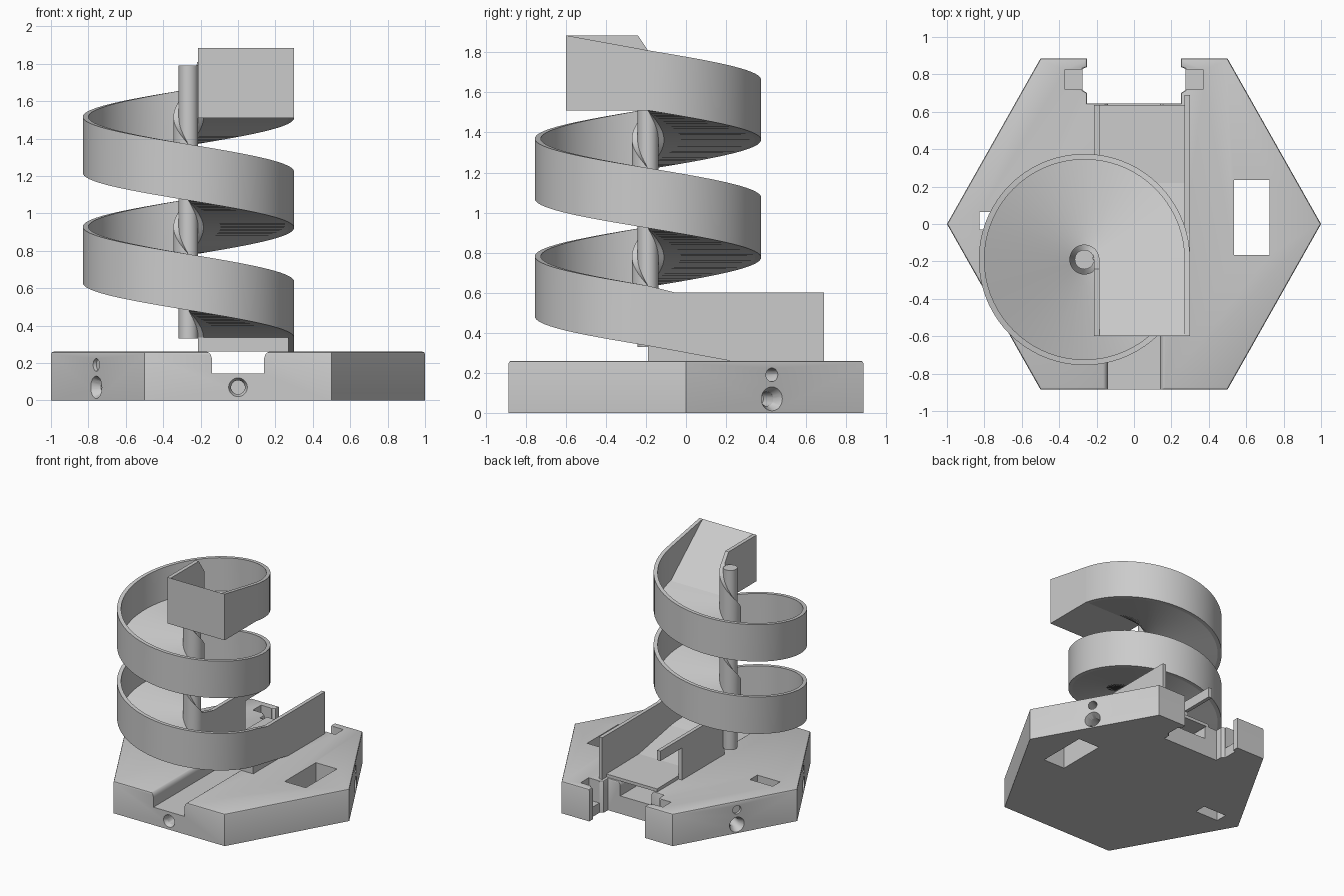
import bpy, bmesh, math
from mathutils import Matrix, Vector

if "Cube" in bpy.data.objects:
    bpy.data.objects.remove(bpy.data.objects["Cube"])

grey = bpy.data.materials.new("light grey plastic")
grey.use_nodes = True
grey.diffuse_color = (0.6, 0.6, 0.6, 1)
grey.node_tree.nodes["Principled BSDF"].inputs["Base Color"].default_value = (0.6, 0.6, 0.6, 1)


def finish(name, bm, smooth=False):
    bmesh.ops.recalc_face_normals(bm, faces=bm.faces)
    mesh = bpy.data.meshes.new(name)
    bm.to_mesh(mesh)
    bm.free()
    mesh.materials.append(grey)
    ob = bpy.data.objects.new(name, mesh)
    bpy.context.collection.objects.link(ob)
    if smooth:
        shade(ob)
    return ob


def activate(ob):
    bpy.ops.object.select_all(action='DESELECT')
    ob.select_set(True)
    bpy.context.view_layer.objects.active = ob


def shade(ob):
    activate(ob)
    bpy.ops.object.shade_smooth_by_angle(angle=math.radians(30))


def extrude(points, offset):
    """Closed prism from a planar outline of 3D points."""
    bm = bmesh.new()
    face = bm.faces.new([bm.verts.new(p) for p in points])
    out = bmesh.ops.extrude_face_region(bm, geom=[face])
    moved = [v for v in out["geom"] if isinstance(v, bmesh.types.BMVert)]
    bmesh.ops.translate(bm, verts=moved, vec=offset)
    return bm


def side_panel(name, x0, x1, profile):
    """Prism with a (y, z) profile spanning x0..x1."""
    return finish(name, extrude([(x0, y, z) for y, z in profile], (x1 - x0, 0, 0)))


def box(name, x0, x1, y0, y1, z0, z1):
    return side_panel(name, x0, x1, [(y0, z0), (y1, z0), (y1, z1), (y0, z1)])


def carve(target, cutter):
    cutter.hide_render = True
    activate(target)
    mod = target.modifiers.new("cut", 'BOOLEAN')
    mod.operation = 'DIFFERENCE'
    mod.solver = 'EXACT'
    mod.object = cutter
    bpy.ops.object.modifier_apply(modifier=mod.name)
    bpy.data.objects.remove(cutter)


def drill(target, angle, dist, z, r_out, r_in, sink, depth):
    """Horizontal countersunk hole, entering at dist from the centre."""
    d = Vector((math.cos(angle), math.sin(angle), 0))
    turn = d.to_track_quat('Z', 'Y').to_matrix().to_4x4()
    grow = (r_out - r_in) / sink * 0.01
    for r1, r2, a, b in ((r_in, r_in, depth, -0.02), (r_in, r_out + grow, sink, -0.01)):
        bm = bmesh.new()
        centre = d * (dist - (a + b) / 2) + Vector((0, 0, z))
        bmesh.ops.create_cone(bm, cap_ends=True, segments=32, radius1=r1, radius2=r2,
                              depth=a - b, matrix=Matrix.Translation(centre) @ turn)
        carve(target, finish("cutter", bm))


# Hexagonal base with a hooked notch in its back edge
TOP = 0.26
half = [(0.25, 0.645), (0.25, 0.70), (0.275, 0.715), (0.275, 0.83), (0.25, 0.84),
        (0.25, 0.885), (0.5, 0.885), (1, 0), (0.5, -0.885)]
outline = half + [(-x, y) for x, y in reversed(half)]
bm = extrude([(x, y, 0) for x, y in outline], (0, 0, TOP))
rim = [e for e in bm.edges if all(v.co.z > 0.2 for v in e.verts)]
bmesh.ops.bevel(bm, geom=rim, offset=0.012, segments=2, profile=0.5, affect='EDGES')
base = finish("hexagonal_base", bm)

# Channel with rounded lips running front to back
lip = [(0.14, 0.145), (0.14, 0.225), (0.145, 0.243), (0.155, 0.255), (0.17, 0.262), (0.17, 0.3)]
channel = lip + [(-x, z) for x, z in reversed(lip)]
carve(base, finish("cutter", extrude([(x, -1, z) for x, z in channel], (0, 1.8, 0))))

# Windows through the base and latch pockets beside the notch
carve(base, box("cutter", 0.535, 0.725, -0.165, 0.235, -0.1, 0.4))
carve(base, box("cutter", -0.825, -0.62, -0.03, 0.065, -0.1, 0.4))
for s in (-1, 1):
    carve(base, box("cutter", *sorted((s * 0.26, s * 0.37)), 0.72, 0.825, 0.08, 0.4))

# Countersunk screw holes in the rim
drill(base, math.radians(270), 0.885, 0.07, 0.05, 0.037, 0.03, 0.15)
for deg in (29.5, 150.5, 209.5):
    a = math.radians(deg)
    drill(base, a, 0.871, 0.07, 0.06, 0.036, 0.05, 0.15)
    drill(base, a, 0.871, 0.19, 0.034, 0.033, 0.02, 0.15)
shade(base)

# Spiral slide: two turns descending around the column
CX, CY = -0.265, -0.19
START, PITCH, TURNS, STEPS = 1.51, 0.5875, 2, 72


def spiral(name, r0, r1, height):
    bm = bmesh.new()
    rings = []
    for i in range(TURNS * STEPS + 1):
        a = 2 * math.pi * i / STEPS
        z = START - PITCH * i / STEPS
        rings.append([bm.verts.new((CX + r * math.cos(a), CY + r * math.sin(a), z + h))
                      for r, h in ((r0, 0), (r1, 0), (r1, height), (r0, height))])
    for p, q in zip(rings, rings[1:]):
        for k in range(4):
            n = (k + 1) % 4
            bm.faces.new((p[k], p[n], q[n], q[k]))
    bm.faces.new(rings[0])
    bm.faces.new(rings[-1])
    return finish(name, bm, True)


spiral("spiral_outer_wall", 0.535, 0.565, 0.3)
spiral("spiral_floor", 0.08, 0.535, 0.03)
spiral("spiral_inner_wall", 0.045, 0.08, 0.3)

bm = bmesh.new()
bmesh.ops.create_cone(bm, cap_ends=True, segments=48, radius1=0.052, radius2=0.052,
                      depth=1.46, matrix=Matrix.Translation((CX, CY, 1.06)))
finish("centre_column", bm, True)

# Entry hopper: steep ramp between two straight walls
IN0, IN1, OUT0, OUT1 = -0.215, -0.185, 0.27, 0.3
side_panel("entry_ramp", IN1, OUT0, [(-0.6, 1.51), (CY, 1.51), (CY, 1.54), (-0.6, 1.885)])
side_panel("entry_outer_wall", OUT0, OUT1, [(-0.6, 1.51), (CY, 1.51), (CY, 1.81), (-0.6, 1.885)])
side_panel("entry_inner_wall", IN0, IN1,
           [(-0.6, 1.51), (CY, 1.51), (CY, 1.81), (-0.24, 1.885), (-0.6, 1.885)])

# Exit chute: wedge floor levelling out over the channel, with side walls
side_panel("exit_floor", IN1, OUT0,
           [(CY, TOP), (0.635, TOP), (0.635, 0.285), (0.22, 0.29), (CY, 0.365)])
side_panel("exit_outer_wall", OUT0, OUT1,
           [(CY, 0.335), (0.22, TOP), (0.69, TOP), (0.69, 0.6), (-0.05, 0.6), (CY, 0.635)])
side_panel("exit_inner_wall", IN0, IN1,
           [(CY, TOP), (0.36, TOP), (0.36, 0.52), (0.635, 0.52), (0.635, 0.6),
            (-0.05, 0.6), (CY, 0.635)])
